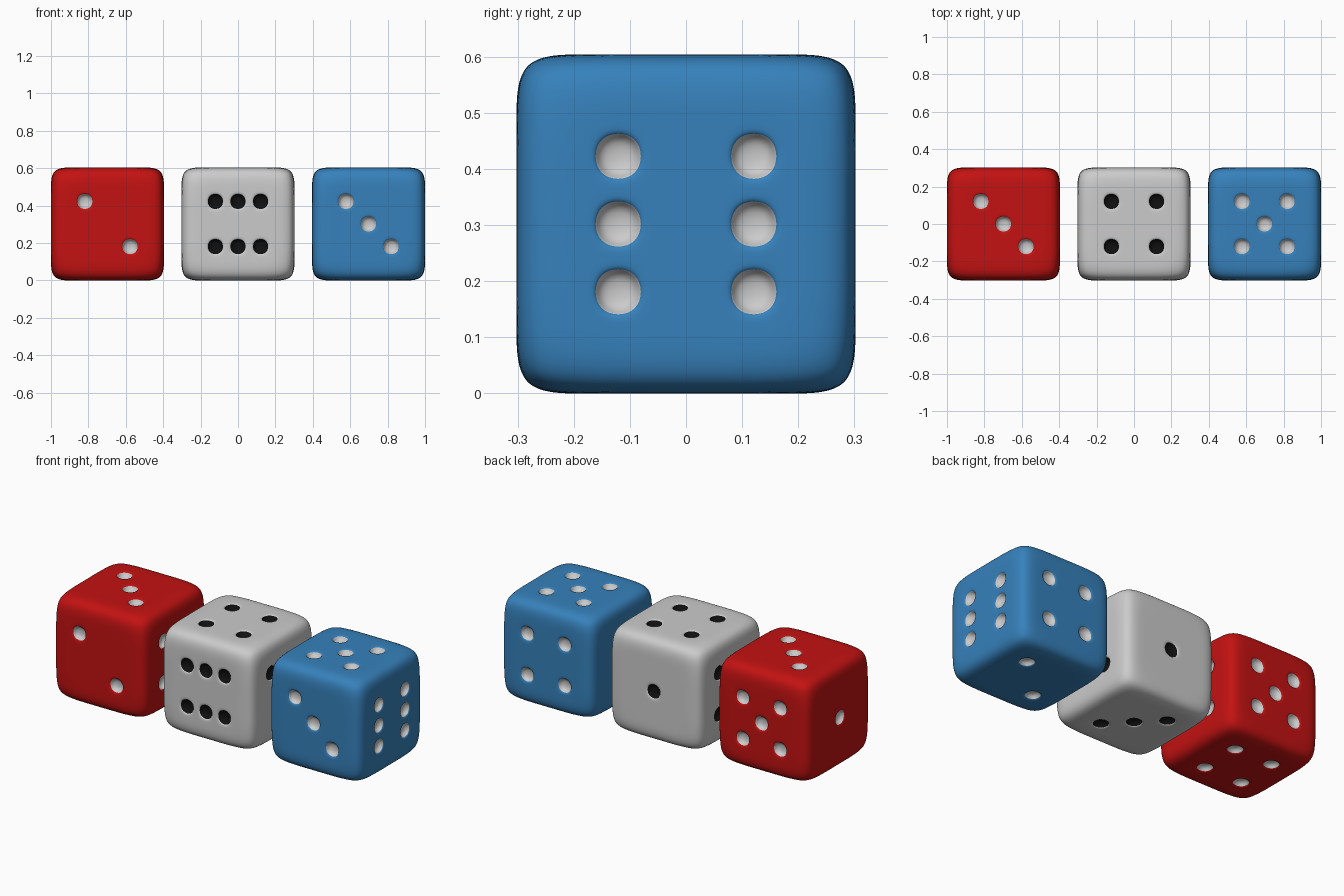
import bpy, bmesh
from mathutils import Vector

if "Cube" in bpy.data.objects:
    bpy.data.objects.remove(bpy.data.objects["Cube"])

SIZE = 0.604
CELL = SIZE / 5          # each side is a 5 x 5 grid, pips sit in its cells


def material(name, rgb):
    m = bpy.data.materials.new(name)
    m.diffuse_color = (*rgb, 1)
    m.use_nodes = True
    m.node_tree.nodes["Principled BSDF"].inputs["Base Color"].default_value = m.diffuse_color
    return m


# Pip layouts in grid cells (u, v)
ONE = [(0, 0)]
TWO = [(-1, 1), (1, -1)]
TWO_FLIPPED = [(1, 1), (-1, -1)]
THREE = TWO + ONE
FOUR = TWO + TWO_FLIPPED
FIVE = FOUR + ONE
SIX_WIDE = FOUR + [(0, 1), (0, -1)]
SIX_TALL = FOUR + [(1, 0), (-1, 0)]

X, Y, Z = Vector((1, 0, 0)), Vector((0, 1, 0)), Vector((0, 0, 1))
# normal, u and v directions of the sides: front, back, left, right, top, bottom
SIDES = [(-Y, X, Z), (Y, X, Z), (-X, Y, Z), (X, Y, Z), (Z, X, Y), (-Z, X, Y)]


def die(name, x, body, pip, layouts):
    bm = bmesh.new()
    bmesh.ops.create_cube(bm, size=SIZE)
    bmesh.ops.subdivide_edges(bm, edges=bm.edges[:], cuts=4, use_grid_fill=True)
    # Pull the eight corners in for a softer taper
    for v in bm.verts:
        if min(abs(c) for c in v.co) > SIZE * 0.49:
            v.co *= 0.95
    # Find the cell of every pip
    cells = []
    for (n, u, v), layout in zip(SIDES, layouts):
        for a, b in layout:
            spot = n * SIZE / 2 + (u * a + v * b) * CELL
            cells.append(min(bm.faces, key=lambda f: (f.calc_center_median() - spot).length))
    # Rim, then the sunken bowl; the subdivision rounds it
    bmesh.ops.inset_individual(bm, faces=cells, thickness=0.018, use_even_offset=True)
    for f in cells:
        f.material_index = 1
    bmesh.ops.inset_individual(bm, faces=cells, thickness=0.009, depth=-0.03,
                               use_even_offset=True)
    for f in bm.faces:
        f.smooth = True
    mesh = bpy.data.meshes.new(name)
    bm.to_mesh(mesh)
    bm.free()
    mesh.materials.append(body)
    mesh.materials.append(pip)
    ob = bpy.data.objects.new(name, mesh)
    ob.location = (x, 0, SIZE / 2)
    bpy.context.collection.objects.link(ob)
    sub = ob.modifiers.new("rounding", 'SUBSURF')
    sub.levels = sub.render_levels = 3


red = material("red", (0.55, 0.006, 0.006))
blue = material("blue", (0.037, 0.22, 0.5))
white = material("white", (0.8, 0.8, 0.8))
black = material("black", (0.005, 0.005, 0.005))

# Layout order: front, back, left, right, top, bottom
die("red_die", -0.698, red, white, [TWO, FIVE, ONE, SIX_WIDE, THREE, FOUR])
die("white_die", 0.0, white, black, [SIX_WIDE, ONE, FIVE, TWO, FOUR, THREE])
die("blue_die", 0.698, blue, white, [THREE, FOUR, ONE, SIX_TALL, FIVE, TWO_FLIPPED])
